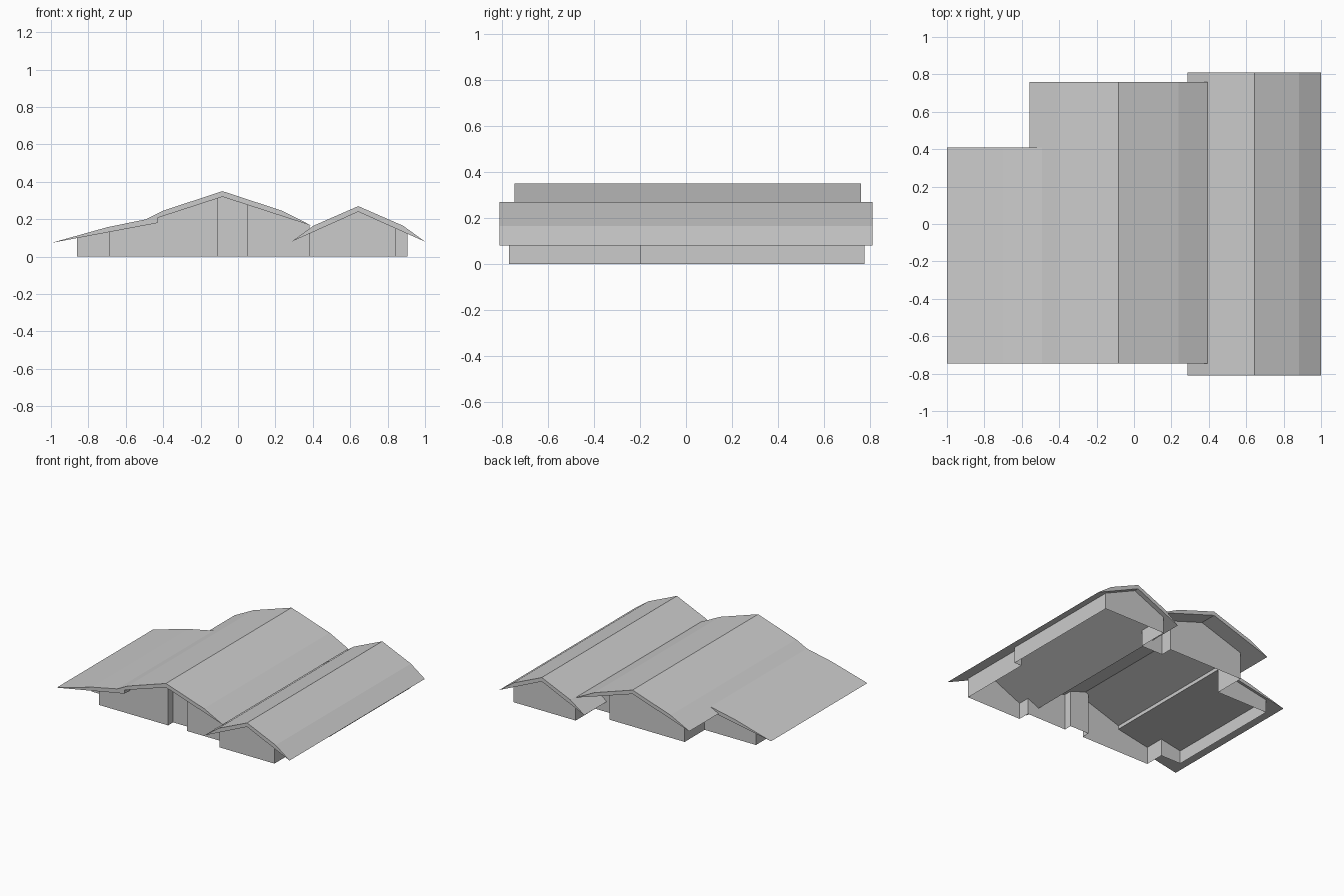
import bpy, bmesh

if "Cube" in bpy.data.objects:
    bpy.data.objects.remove(bpy.data.objects["Cube"])

def finish(bm, name):
    me = bpy.data.meshes.new(name)
    bm.to_mesh(me)
    bm.free()
    ob = bpy.data.objects.new(name, me)
    bpy.context.collection.objects.link(ob)
    return ob

def roof(name, profile, y0, y1):
    """Closed prism: an (x, z) profile swept along y."""
    bm = bmesh.new()
    a = [bm.verts.new((x, y0, z)) for x, z in profile]
    b = [bm.verts.new((x, y1, z)) for x, z in profile]
    n = len(profile)
    bm.faces.new(a)
    bm.faces.new(b[::-1])
    for i in range(n):
        j = (i + 1) % n
        bm.faces.new((a[i], b[i], b[j], a[j]))
    bmesh.ops.recalc_face_normals(bm, faces=bm.faces)
    return finish(bm, name)

def gable(cx, half, eave, knee_x, knee_z, ridge, under):
    """Symmetric cranked gable with feathered eaves."""
    return [(cx - half, eave), (cx - knee_x, knee_z), (cx, ridge),
            (cx + knee_x, knee_z), (cx + half, eave), (cx, under)]

# Roofs
roof("main_roof", gable(-0.083, 0.477, 0.165, 0.32, 0.245, 0.35, 0.32), -0.745, 0.76)
roof("side_roof", gable(0.643, 0.357, 0.08, 0.24, 0.165, 0.27, 0.24), -0.81, 0.81)
roof("lean_to_roof", [(-1, 0.073), (-0.70, 0.157), (-0.49, 0.20), (-0.43, 0.207),
                      (-0.43, 0.18)], -0.745, 0.41)

# Roof underside heights, used to trim the wall tops
def under(x, part):
    if part == "lean":
        return 0.073 + (x + 1) * 0.107 / 0.57
    if part == "main":
        return 0.32 - abs(x + 0.083) * 0.155 / 0.477
    return 0.24 - abs(x - 0.643) * 0.16 / 0.357

# Outer wall footprint, counter-clockwise from the front left
foot = [(-0.86, -0.53), (-0.69, -0.53), (-0.69, -0.68), (-0.11, -0.68),
        (-0.11, -0.62), (0.05, -0.62), (0.05, -0.68), (0.383, -0.68),
        (0.383, -0.77), (0.845, -0.77), (0.845, -0.2), (0.905, -0.2),
        (0.905, 0.775), (0.383, 0.775), (0.383, 0.54), (0.2, 0.54),
        (0.2, 0.63), (-0.43, 0.63), (-0.43, 0.39), (-0.86, 0.39)]

# Walls: open sheets, split where the roof above changes slope
bm = bmesh.new()
for p, q in zip(foot, foot[1:] + foot[:1]):
    cuts = [x for x in (-0.43, -0.083, 0.643) if min(p[0], q[0]) < x < max(p[0], q[0])]
    cuts.sort(reverse=q[0] < p[0])
    pts = [p] + [(x, p[1]) for x in cuts] + [q]
    for a, b in zip(pts, pts[1:]):
        mid = (a[0] + b[0]) / 2
        part = "lean" if mid < -0.431 else "main" if mid < 0.382 else "side"
        bm.faces.new([bm.verts.new(v) for v in (
            (a[0], a[1], 0), (b[0], b[1], 0),
            (b[0], b[1], under(b[0], part)), (a[0], a[1], under(a[0], part)))])
bmesh.ops.remove_doubles(bm, verts=bm.verts, dist=0.0005)
finish(bm, "walls")
